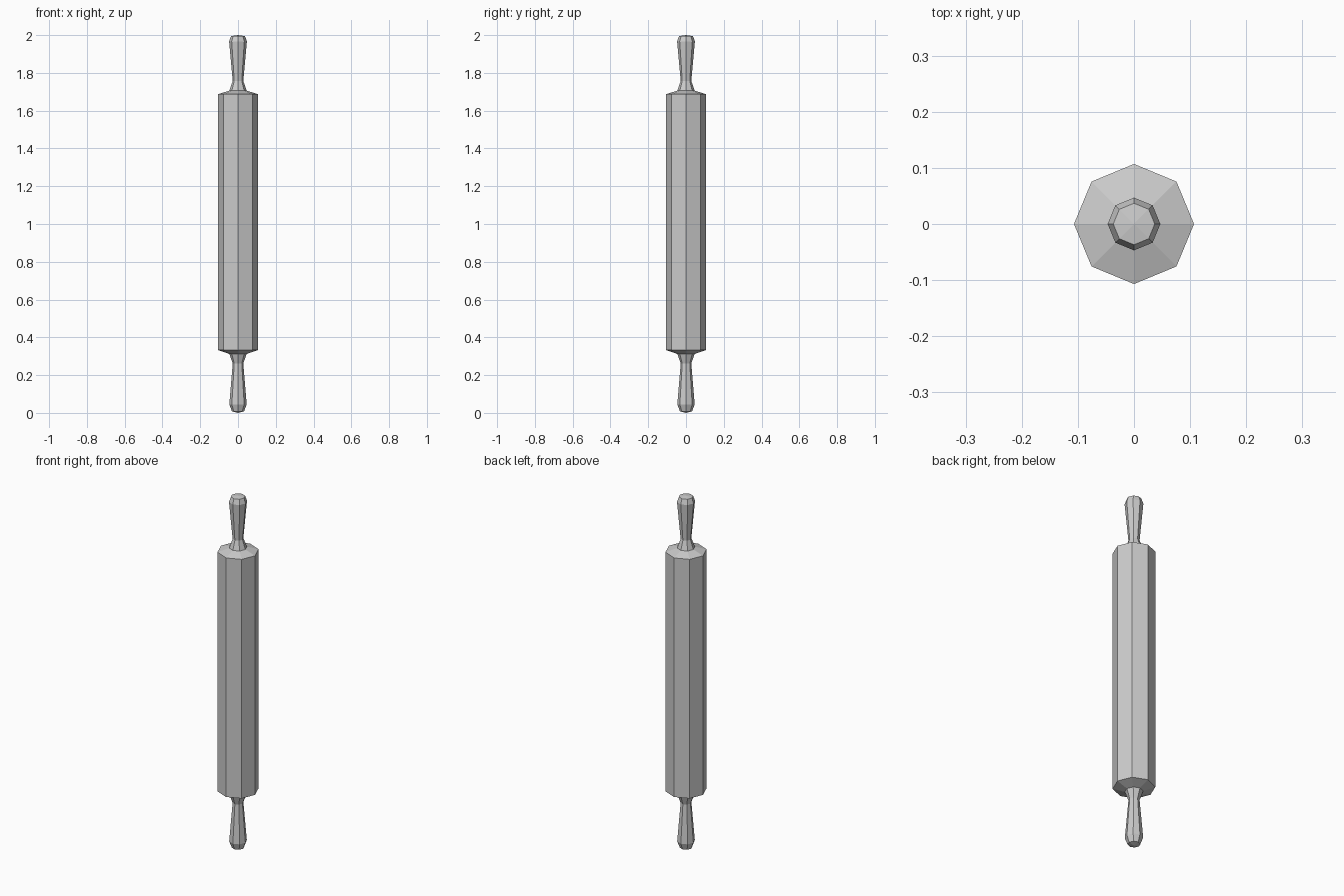
import bpy
import bmesh
import math

cube = bpy.data.objects.get("Cube")
if cube:
    bpy.data.objects.remove(cube, do_unlink=True)

SIDES = 8

grey = bpy.data.materials.new("plain_grey")
grey.use_nodes = True
grey.diffuse_color = (0.6, 0.6, 0.6, 1)
grey.node_tree.nodes["Principled BSDF"].inputs["Base Color"].default_value = (0.6, 0.6, 0.6, 1)


def lathe(name, profile):
    """Turn (radius, z) points around z; a zero radius closes to a tip."""
    bm = bmesh.new()
    rings = []
    for r, z in profile:
        if r == 0:
            rings.append([bm.verts.new((0, 0, z))] * SIDES)
        else:
            rings.append([bm.verts.new((r * math.cos(math.tau * i / SIDES),
                                        r * math.sin(math.tau * i / SIDES), z))
                          for i in range(SIDES)])
    for low, high in zip(rings, rings[1:]):
        for i in range(SIDES):
            j = (i + 1) % SIDES
            corners = [low[i], low[j], high[j], high[i]]
            bm.faces.new(list(dict.fromkeys(corners)))
    bmesh.ops.recalc_face_normals(bm, faces=bm.faces)
    # make sure the normals of the open shells point outward
    f = max(bm.faces, key=lambda f: f.calc_center_median().xy.length)
    if f.normal.xy.dot(f.calc_center_median().xy) < 0:
        bmesh.ops.reverse_faces(bm, faces=bm.faces)
    mesh = bpy.data.meshes.new(name)
    bm.to_mesh(mesh)
    bm.free()
    mesh.materials.append(grey)
    obj = bpy.data.objects.new(name, mesh)
    bpy.context.collection.objects.link(obj)
    return obj


# Octagonal roller with shallow conical ends
lathe("roller", [(0.046, 0.312), (0.107, 0.333), (0.107, 1.687), (0.046, 1.706)])

# Handles: flared foot, narrow neck, swelling grip, bevelled end
lathe("lower_handle", [(0, 0), (0.032, 0.008), (0.046, 0.045),
                       (0.028, 0.262), (0.046, 0.312)])
lathe("upper_handle", [(0.046, 1.706), (0.028, 1.757), (0.047, 1.967),
                       (0.037, 1.995), (0, 2.0)])
